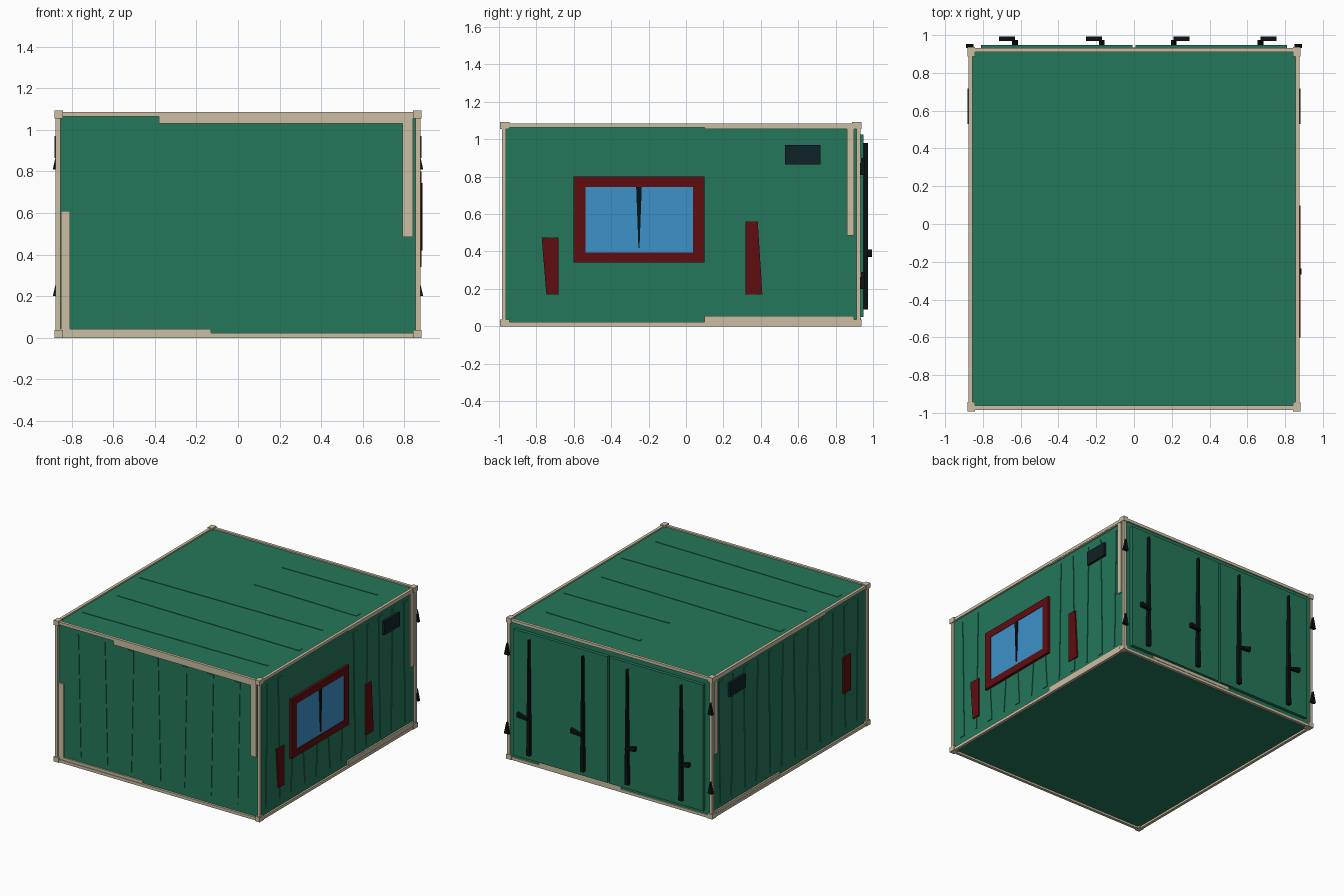
import bpy, bmesh

if "Cube" in bpy.data.objects:
    bpy.data.objects.remove(bpy.data.objects["Cube"])


def mat(name, r, g, b):
    m = bpy.data.materials.new(name)
    m.diffuse_color = (r, g, b, 1)
    m.use_nodes = True
    m.node_tree.nodes["Principled BSDF"].inputs["Base Color"].default_value = m.diffuse_color
    return m


GREEN = mat("container green", .018, .185, .103)
BEIGE = mat("frame beige", .60, .52, .365)
RED = mat("dark red", .118, .004, .005)
BLUE = mat("window blue", .047, .285, .59)
VENT = mat("vent dark teal", .005, .016, .02)
BLACK = mat("hardware black", .003, .006, .006)

# Wall planes: panel surfaces of the body
WX, FRONT, BACK, FLOOR, ROOF = .862, -.965, .925, .015, 1.075
PLACE = {
    "right": lambda u, v, d: (WX + d, u, v),
    "left": lambda u, v, d: (-WX - d, u, v),
    "front": lambda u, v, d: (u, FRONT - d, v),
    "back": lambda u, v, d: (u, BACK + d, v),
    "roof": lambda u, v, d: (u, v, ROOF + d),
}


def plate(name, side, pts, d0, d1, m):
    """Extruded polygon lying on one wall, from depth d0 to d1."""
    bm = bmesh.new()
    f = PLACE[side]
    lo = [bm.verts.new(f(u, v, d0)) for u, v in pts]
    hi = [bm.verts.new(f(u, v, d1)) for u, v in pts]
    bm.faces.new(lo)
    bm.faces.new(hi)
    n = len(pts)
    for i in range(n):
        j = (i + 1) % n
        bm.faces.new((lo[i], lo[j], hi[j], hi[i]))
    bmesh.ops.recalc_face_normals(bm, faces=bm.faces)
    me = bpy.data.meshes.new(name)
    bm.to_mesh(me)
    bm.free()
    me.materials.append(m)
    ob = bpy.data.objects.new(name, me)
    bpy.context.collection.objects.link(ob)
    return ob


def rect(u0, u1, v0, v1):
    return [(u0, v0), (u1, v0), (u1, v1), (u0, v1)]


def taper(c, v0, v1, w0, w1):
    return [(c - w0 / 2, v0), (c + w0 / 2, v0), (c + w1 / 2, v1), (c - w1 / 2, v1)]


def box(name, x0, x1, y0, y1, z0, z1, m):
    # boxes reuse the plate helper, measured up from the roof plane
    return plate(name, "roof", rect(x0, x1, y0, y1), z0 - ROOF, z1 - ROOF, m)


# Body
box("body", -WX, WX, FRONT, BACK, FLOOR, ROOF, GREEN)

# Frame: posts, rails and corner castings
X, Y0, Y1, T = .876, -.982, .934, .022
for s, sn in ((-1, "left"), (1, "right")):
    xa, xb = sorted((s * X, s * (X - T)))
    for z0, z1, zn in ((0, T, "bottom"), (1.085 - T, 1.085, "top")):
        box(f"{sn}_{zn}_rail", xa, xb, Y0, Y1, z0, z1, BEIGE)
    for y0, y1, yn in ((Y0, Y0 + T, "front"), (Y1 - T, Y1, "back")):
        box(f"{yn}_{sn}_post", xa, xb, y0, y1, 0, 1.085, BEIGE)
    for y, t, yn in ((Y0 - .01, 1, "front"), (Y1 + .005, -1, "back")):
        ya, yb = sorted((y, y + t * .05))
        ca, cb = sorted((s * (X + .005), s * (X - .035)))
        for z0, zn in ((0, "bottom"), (1.055, "top")):
            box(f"{yn}_{sn}_{zn}_casting", ca, cb, ya, yb, z0, z0 + .037, BEIGE)
for y0, yn in ((Y0, "front"), (Y1 - T, "back")):
    for z0, zn in ((0, "bottom"), (1.085 - T, "top")):
        box(f"{yn}_{zn}_rail", -X, X, y0, y0 + T, z0, z0 + T, BEIGE)

# Wider reinforcement strips on parts of the frame
strips = [("front", -.85, -.807, .02, .61), ("front", .79, .84, .485, 1.06),
          ("front", -.38, .84, 1.03, 1.07), ("front", -.87, -.13, .02, .042),
          ("right", .862, .9, .485, 1.07), ("right", .1, .9, .02, .055),
          ("right", .1, .92, 1.055, 1.07), ("left", .862, .9, .485, 1.07),
          ("left", -.46, .92, 1.05, 1.07), ("left", .1, .9, .02, .045),
          ("back", -.1, .6, .02, .045)]
for side, *r in strips:
    plate(side + "_strip", side, rect(*r), -.002, .012, BEIGE)

# Pressed ribs: front wall
for i, wide_low in enumerate((1, 1, 0, 1, 0, 0, 0)):
    w = (.055, .012) if wide_low else (.012, .05)
    plate("front_rib", "front", taper(-.69 + i * .227, .08, 1.02, *w), -.002, .005, GREEN)

# Pressed ribs: side walls, cut short under the window
for side in ("right", "left"):
    for i in range(12):
        y = -.87 + i * .153
        under = side == "right" and -.6 < y < .1
        w = (.01, .05) if i % 2 else (.045, .012)
        plate(side + "_rib", side, taper(y, .08, .335 if under else 1.02, *w),
              -.002, .005, GREEN)

# Pressed ribs: roof
for y, x0, x1, a, b in ((.68, -.09, .72, .03, .008), (.33, -.09, .8, .015, .05),
                        (-.02, -.81, .74, .05, .008), (-.375, -.77, .8, .008, .04),
                        (-.72, -.81, .76, .05, .012)):
    plate("roof_rib", "roof", [(u, v) for v, u in taper(y, x0, x1, a, b)],
          -.002, .004, GREEN)

# Window: red surround, blue pane, tapered centre bar
for n, r in (("left", (-.6, -.535, .34, .8)), ("right", (.04, .1, .34, .8)),
             ("bottom", (-.535, .04, .34, .395)), ("top", (-.535, .04, .745, .8))):
    plate(f"window_frame_{n}", "right", rect(*r), -.002, .02, RED)
plate("window_pane", "right", rect(-.535, .04, .395, .745), -.002, .017, BLUE)
plate("window_bar", "right", taper(-.25, .42, .745, .006, .03), .015, .024, BLACK)

# Red side plates
plate("right_front_plate", "right", [(-.745, .17), (-.68, .17), (-.68, .475), (-.77, .475)],
      -.002, .012, RED)
plate("right_back_plate", "right", [(.32, .17), (.41, .17), (.385, .56), (.32, .56)],
      -.002, .012, RED)
plate("left_plate", "left", rect(-.765, -.68, .35, .63), -.002, .012, RED)

# Vents high on both sides
for side in ("left", "right"):
    plate(side + "_vent", side, rect(.53, .72, .865, .97), -.002, .02, VENT)

# Doors, locking rods, handles and hinges
for s, n in ((-1, "left"), (1, "right")):
    a, b = sorted((s * .81, s * .008))
    plate(n + "_door", "back", rect(a, b, .05, 1.025), -.002, .025, GREEN)
    for z in (.2, .81):
        plate(n + "_hinge", "back", [(s * .85, z), (s * .89, z), (s * .87, z + .09)],
              .008, .03, BLACK)
for x, t in ((.67, 1), (.21, 1), (-.17, -1), (-.63, -1)):
    plate("locking_rod", "back", taper(x, .09, .98, .03, .008), .024, .05, BLACK)
    plate("rod_handle", "back", [(x, .37), (x, .385), (x + t * .085, .41), (x + t * .085, .375)],
          .045, .07, BLACK)

# Centre the whole model along y
bpy.context.view_layer.update()
ys = [v.co.y for o in bpy.data.objects for v in o.data.vertices]
shift = (max(ys) + min(ys)) / 2
for o in bpy.data.objects:
    for v in o.data.vertices:
        v.co.y -= shift
